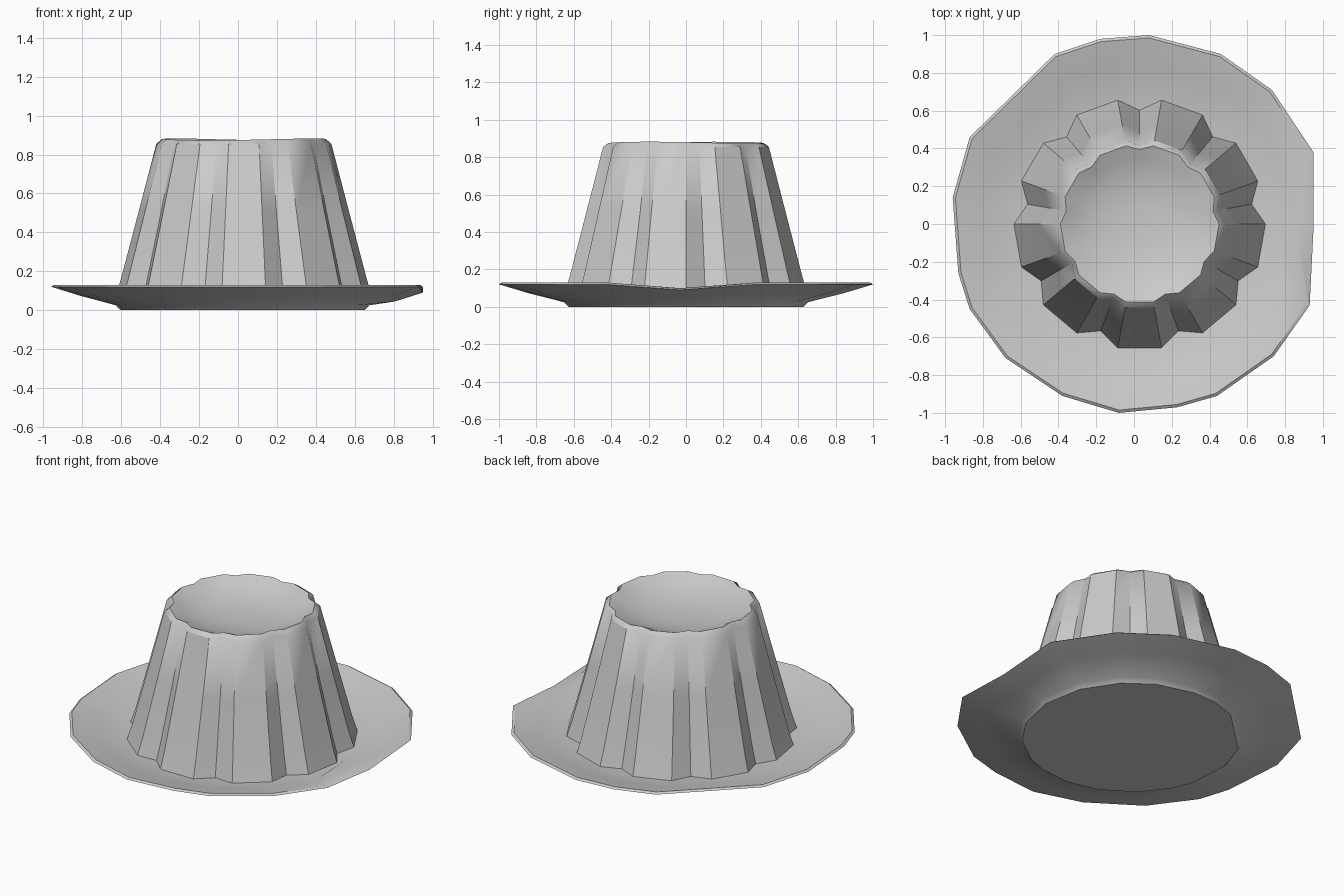
import bpy, bmesh
from math import sin, cos, radians, atan2

if "Cube" in bpy.data.objects:
    bpy.data.objects.remove(bpy.data.objects["Cube"])


def loft(name, rings, cap_first=True, cap_last=True, angle=40):
    """Skin a stack of equal-length point rings into one closed object."""
    bm = bmesh.new()
    loops = [[bm.verts.new(p) for p in ring] for ring in rings]
    n = len(loops[0])
    for a, b in zip(loops, loops[1:]):
        for i in range(n):
            j = (i + 1) % n
            bm.faces.new((a[i], a[j], b[j], b[i]))
    if cap_first:
        bm.faces.new(loops[0][::-1])
    if cap_last:
        bm.faces.new(loops[-1])
    bmesh.ops.recalc_face_normals(bm, faces=bm.faces)
    mesh = bpy.data.meshes.new(name)
    bm.to_mesh(mesh)
    bm.free()
    ob = bpy.data.objects.new(name, mesh)
    bpy.context.collection.objects.link(ob)
    bpy.ops.object.select_all(action='DESELECT')
    ob.select_set(True)
    bpy.context.view_layer.objects.active = ob
    bpy.ops.object.shade_smooth_by_angle(angle=radians(angle))
    return ob


# Plate: uneven, chipped rim outline (counter-clockwise)
rim = [(.95, -.03), (.95, .38), (.73, .71), (.46, .90), (.08, 1.0), (-.18, .98),
       (-.42, .90), (-.87, .46), (-.96, .14), (-.93, -.26), (-.87, -.45),
       (-.68, -.71), (-.38, -.91), (-.08, -1.0), (.23, -.97), (.44, -.91),
       (.74, -.70), (.93, -.43)]
angles = [atan2(y, x) for x, y in rim]


def circle(r, z, cx=0.02):
    return [(cx + r * cos(a), r * sin(a), z) for a in angles]


def rim_ring(scale, z, dip):
    return [(x * scale * (.92 if i == 0 and dip else 1), y * scale,
             z - (.03 if i == 0 else 0)) for i, (x, y) in enumerate(rim)]


loft("plate", [circle(.63, 0), circle(.655, .025), rim_ring(.85, .075, False),
               rim_ring(1, .12, False), rim_ring(.985, .13, True),
               rim_ring(.84, .095, True), circle(.70, .055), circle(.5, .045)])


# Pudding: nine flat lobes separated by narrow grooves
def flutes(lobe, groove, z, wave=0.0):
    pts = []
    for k in range(9):
        for off, r in ((-10, lobe), (0, groove), (10, lobe)):
            a = radians(10 + 40 * k + off)
            pts.append((.03 + r * cos(a), r * sin(a), z + wave * cos(2 * a + 1)))
    return pts


loft("pudding", [flutes(.67, .605, .04), flutes(.635, .575, .15),
                 flutes(.54, .49, .51), flutes(.45, .415, .855),
                 flutes(.42, .395, .878, .005), flutes(.35, .345, .85),
                 flutes(.25, .25, .815), flutes(.10, .10, .80)])
